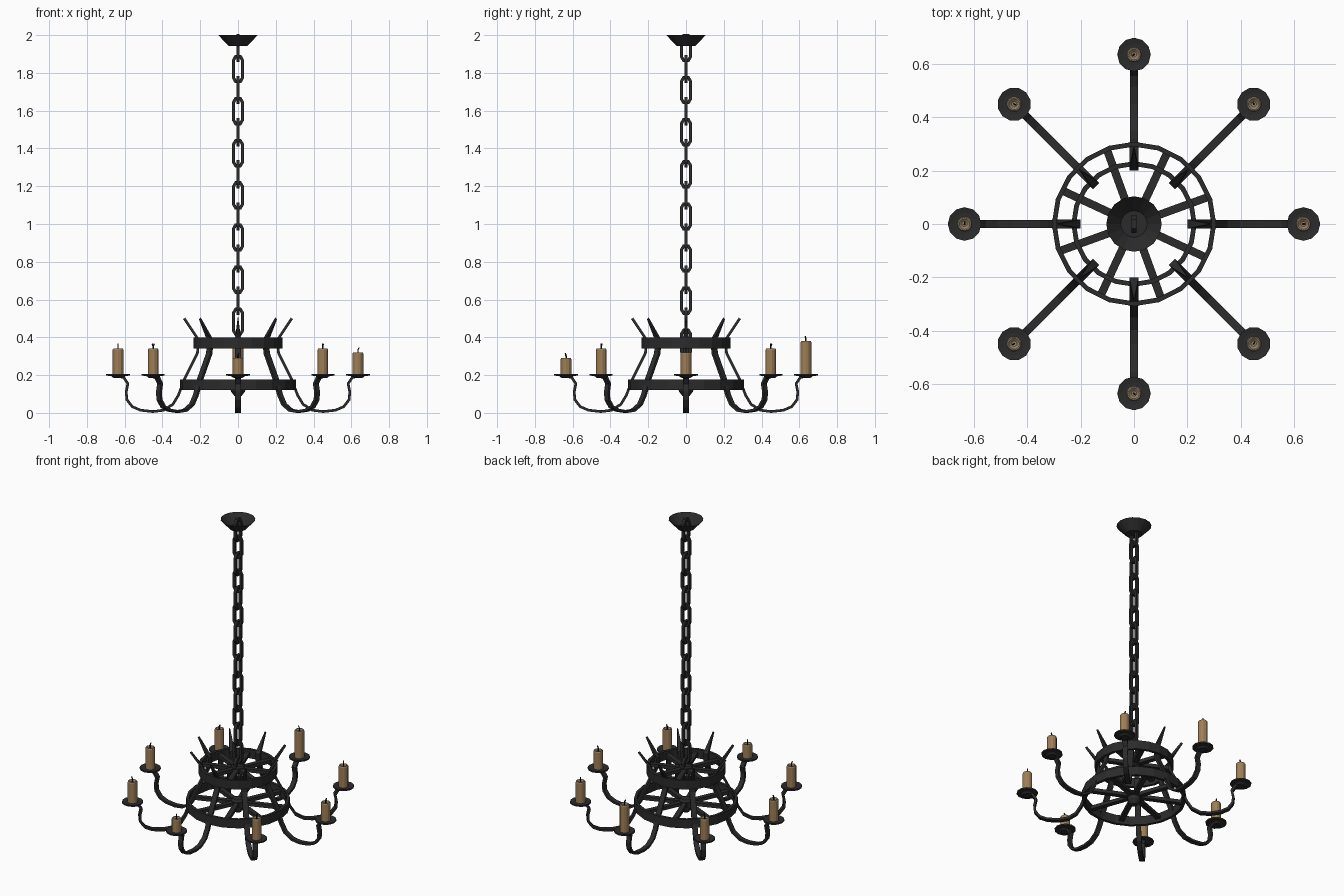
import bpy, bmesh, math
from mathutils import Vector, Matrix

if "Cube" in bpy.data.objects:
    bpy.data.objects.remove(bpy.data.objects["Cube"])


def material(name, rgb):
    m = bpy.data.materials.new(name)
    m.diffuse_color = (*rgb, 1)
    m.use_nodes = True
    m.node_tree.nodes["Principled BSDF"].inputs["Base Color"].default_value = m.diffuse_color
    return m


IRON = material("dark_iron", (0.024, 0.024, 0.025))
WAX = material("tan_wax", (0.35, 0.21, 0.095))
MELT = material("melted_wax", (0.29, 0.215, 0.13))
WICK = material("burnt_wick", (0.012, 0.011, 0.01))


def finish(bm, name, mats, matrix=Matrix()):
    bmesh.ops.recalc_face_normals(bm, faces=bm.faces[:])
    me = bpy.data.meshes.new(name)
    bm.to_mesh(me)
    bm.free()
    for m in mats:
        me.materials.append(m)
    ob = bpy.data.objects.new(name, me)
    ob.matrix_world = matrix
    bpy.context.collection.objects.link(ob)
    return ob


def lathe(name, profile, sides, mats, matrix=Matrix(), closed=False, caps=True):
    """Revolve (r, z) points; caps close the first and last ring."""
    bm = bmesh.new()
    rings = []
    for r, z in profile:
        rings.append([bm.verts.new((r * math.cos(i * math.tau / sides),
                                    r * math.sin(i * math.tau / sides), z))
                      for i in range(sides)])
    n = len(rings)
    for k in range(n if closed else n - 1):
        a, b = rings[k], rings[(k + 1) % n]
        for i in range(sides):
            j = (i + 1) % sides
            bm.faces.new((a[i], a[j], b[j], b[i]))
    if caps and not closed:
        bm.faces.new(rings[0])
        bm.faces.new(rings[-1])
    return finish(bm, name, mats, matrix)


def strap(name, path, widths, thick, mats, matrix=Matrix(), closed=False):
    """Sweep a flat rectangular bar along an (x, z) path."""
    bm = bmesh.new()
    pts = [Vector(p) for p in path]
    n = len(pts)
    rings = []
    for i, p in enumerate(pts):
        a = pts[(i - 1) % n] if closed or i else p
        b = pts[(i + 1) % n] if closed or i < n - 1 else p
        d1 = (p - a).normalized() if a != p else (b - p).normalized()
        d2 = (b - p).normalized() if b != p else d1
        t = (d1 + d2).normalized()
        nor = Vector((-t.y, t.x)) * thick / 2 / max(0.5, t.dot(d1))
        w = widths[i] / 2
        rings.append([bm.verts.new((p.x + s * nor.x, y * w, p.y + s * nor.y))
                      for s, y in ((1, 1), (1, -1), (-1, -1), (-1, 1))])
    for k in range(n if closed else n - 1):
        a, b = rings[k], rings[(k + 1) % n]
        for i in range(4):
            j = (i + 1) % 4
            bm.faces.new((a[i], a[j], b[j], b[i]))
    if not closed:
        bm.faces.new(rings[0])
        bm.faces.new(rings[-1])
    return finish(bm, name, mats, matrix)


def spin(deg):
    return Matrix.Rotation(math.radians(deg), 4, 'Z')


# Ceiling canopy: open cone cup
lathe("ceiling_canopy", [(0.104, 2.0), (0.05, 1.942), (0.001, 1.942)], 16, [IRON],
      caps=False)

# Chain of alternating links
half = [(0.012, 0.067), (-0.012, 0.067), (-0.025, 0.045), (-0.025, -0.045)]
link = half + [(-x, -z) for x, z in half]
for i in range(15):
    z = 1.932 - i * 0.1115
    # top link is tucked below the canopy
    strap(f"chain_link_{i}", link, [0.018] * 8, 0.016, [IRON],
          Matrix.Translation((0, 0, z)) @ spin(0 if i % 2 else 90), closed=True)

# Two wheels: hoop, spokes and hub
for tag, r, z0, z1 in (("lower", 0.308, 0.12, 0.178), ("upper", 0.235, 0.34, 0.398)):
    lathe(f"{tag}_hoop", [(r, z0), (r, z1), (r - 0.018, z1), (r - 0.018, z0)],
          20, [IRON], closed=True)
    zm = (z0 + z1) / 2
    for k in range(8):
        strap(f"{tag}_spoke_{k}", [(0.015, zm), (r - 0.01, zm)], [0.03, 0.03], 0.022,
              [IRON], spin(20 + 45 * k))
lathe("lower_hub", [(0.02, 0.09), (0.038, 0.115), (0.042, 0.165), (0.03, 0.175)], 12, [IRON])
lathe("upper_hub", [(0.03, 0.345), (0.04, 0.355), (0.04, 0.385), (0.03, 0.392)], 12, [IRON])

# Curved arms running from the drip dish to the flared spike
arm = [(0.635, 0.193), (0.605, 0.188), (0.583, 0.155), (0.592, 0.11), (0.588, 0.07),
       (0.56, 0.033), (0.515, 0.014), (0.45, 0.007), (0.395, 0.014), (0.345, 0.045),
       (0.315, 0.095), (0.285, 0.175), (0.215, 0.315), (0.208, 0.385), (0.285, 0.5)]
arm_w = [0.03] * 11 + [0.034] * 3 + [0.003]
tops = [0.32, 0.34, 0.38, 0.34, 0.34, 0.34, 0.29, 0.34]

for k, top in enumerate(tops):
    rot = spin(45 * k)
    at = rot @ Matrix.Translation((0.635, 0, 0))
    strap(f"arm_{k}", arm, arm_w, 0.014, [IRON], rot)
    # Drip dish with a small foot
    lathe(f"drip_dish_{k}", [(0.025, 0.186), (0.036, 0.194), (0.063, 0.198), (0.063, 0.207),
                             (0.042, 0.203), (0.03, 0.203)], 12, [IRON], at)
    # Candle with a dished, melted top
    c = lathe(f"candle_{k}", [(0.029, 0.2), (0.029, top - 0.006), (0.025, top),
                              (0.02, top), (0.01, top - 0.008)], 12, [WAX, MELT], at)
    for p in c.data.polygons:
        if p.center.z > top - 0.005 or (p.normal.z > 0.5):
            p.material_index = 1
    # Bent wick
    strap(f"wick_{k}", [(0, top - 0.01), (0, top + 0.012), (0.006, top + 0.026)],
          [0.006, 0.006, 0.004], 0.006, [WICK], at @ spin(67 * k))
